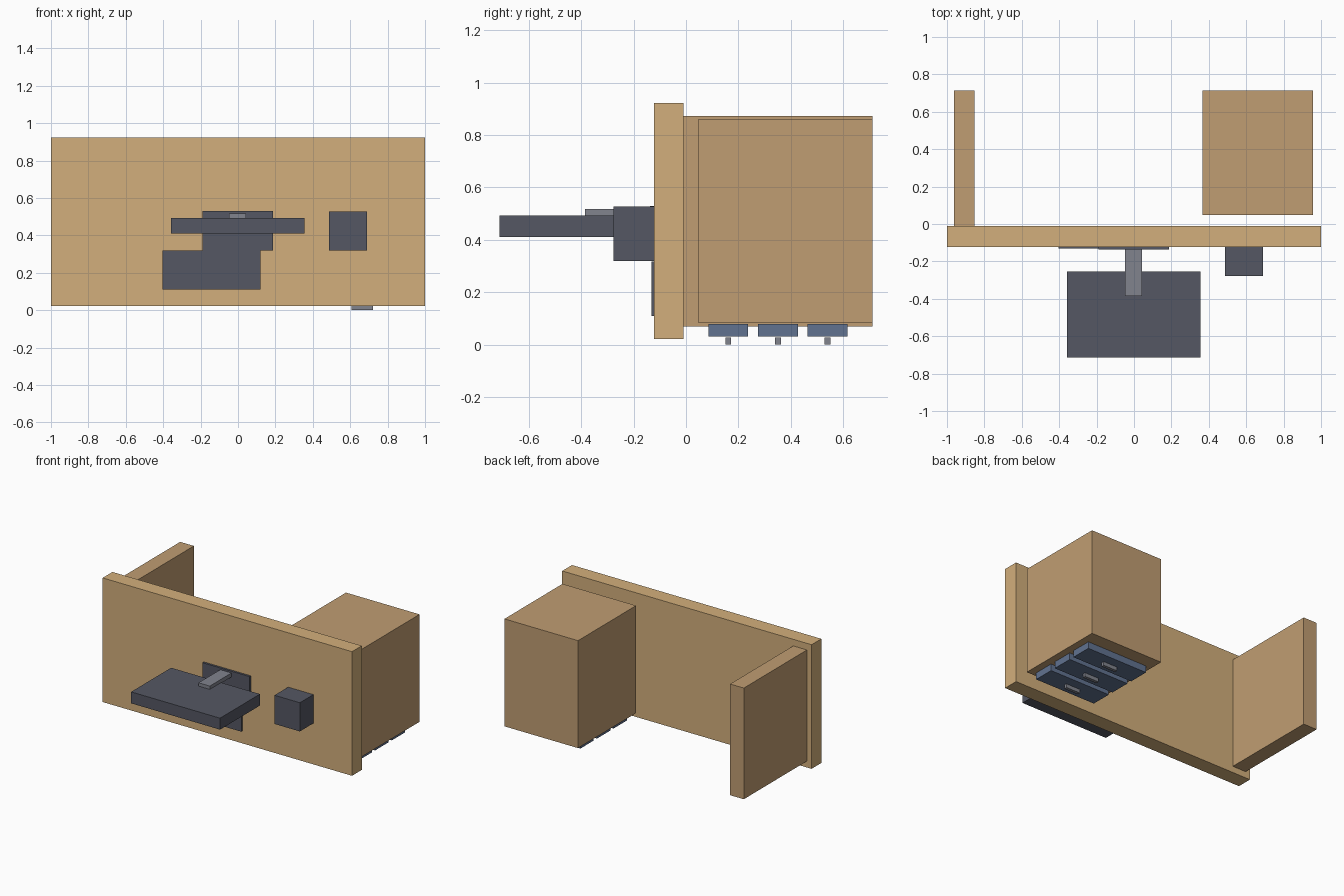
import bpy

if "Cube" in bpy.data.objects:
    bpy.data.objects.remove(bpy.data.objects["Cube"])


def material(name, rgb):
    m = bpy.data.materials.new(name)
    m.diffuse_color = (*rgb, 1)
    m.use_nodes = True
    m.node_tree.nodes["Principled BSDF"].inputs["Base Color"].default_value = m.diffuse_color
    return m


wood = material("wood", (0.65, 0.43, 0.20))
side_wood = material("side_wood", (0.53, 0.34, 0.17))
dark = material("dark_plastic", (0.09, 0.095, 0.125))
blue = material("drawer_blue", (0.12, 0.17, 0.28))
metal = material("metal", (0.22, 0.23, 0.27))


def box(name, x, y, z, mat):
    """Box spanning the given (min, max) ranges."""
    spans = (x, y, z)
    bpy.ops.mesh.primitive_cube_add(size=1, location=[(a + b) / 2 for a, b in spans])
    o = bpy.context.object
    o.name = name
    o.scale = [b - a for a, b in spans]
    bpy.ops.object.transform_apply(location=False, rotation=False, scale=True)
    o.data.materials.append(mat)
    return o


# Desk lying on its drawer side, worktop facing -y
box("worktop", (-1, 1), (-0.122, -0.01), (0.022, 0.922), wood)
box("side_panel", (-0.963, -0.853), (-0.01, 0.713), (0.068, 0.874), side_wood)
box("drawer_pedestal", (0.367, 0.957), (0.048, 0.713), (0.083, 0.862), side_wood)

# Drawer fronts and handles
for i in range(3):
    y = 0.161 + 0.19 * i
    box(f"drawer_front_{i + 1}", (0.415, 0.908), (y - 0.076, y + 0.076), (0.03, 0.079), blue)
    box(f"drawer_handle_{i + 1}", (0.608, 0.722), (y - 0.011, y + 0.011), (0, 0.027), metal)

# Monitor with its stand
box("monitor_base", (-0.19, 0.188), (-0.137, -0.12), (0.32, 0.53), dark)
box("monitor_neck", (-0.047, 0.043), (-0.385, -0.13), (0.488, 0.517), metal)
box("monitor_screen", (-0.358, 0.355), (-0.713, -0.255), (0.41, 0.493), dark)

# Keyboard and desk box
box("keyboard", (-0.403, 0.12), (-0.132, -0.12), (0.11, 0.318), dark)
box("desk_box", (0.487, 0.69), (-0.277, -0.12), (0.32, 0.528), dark)
